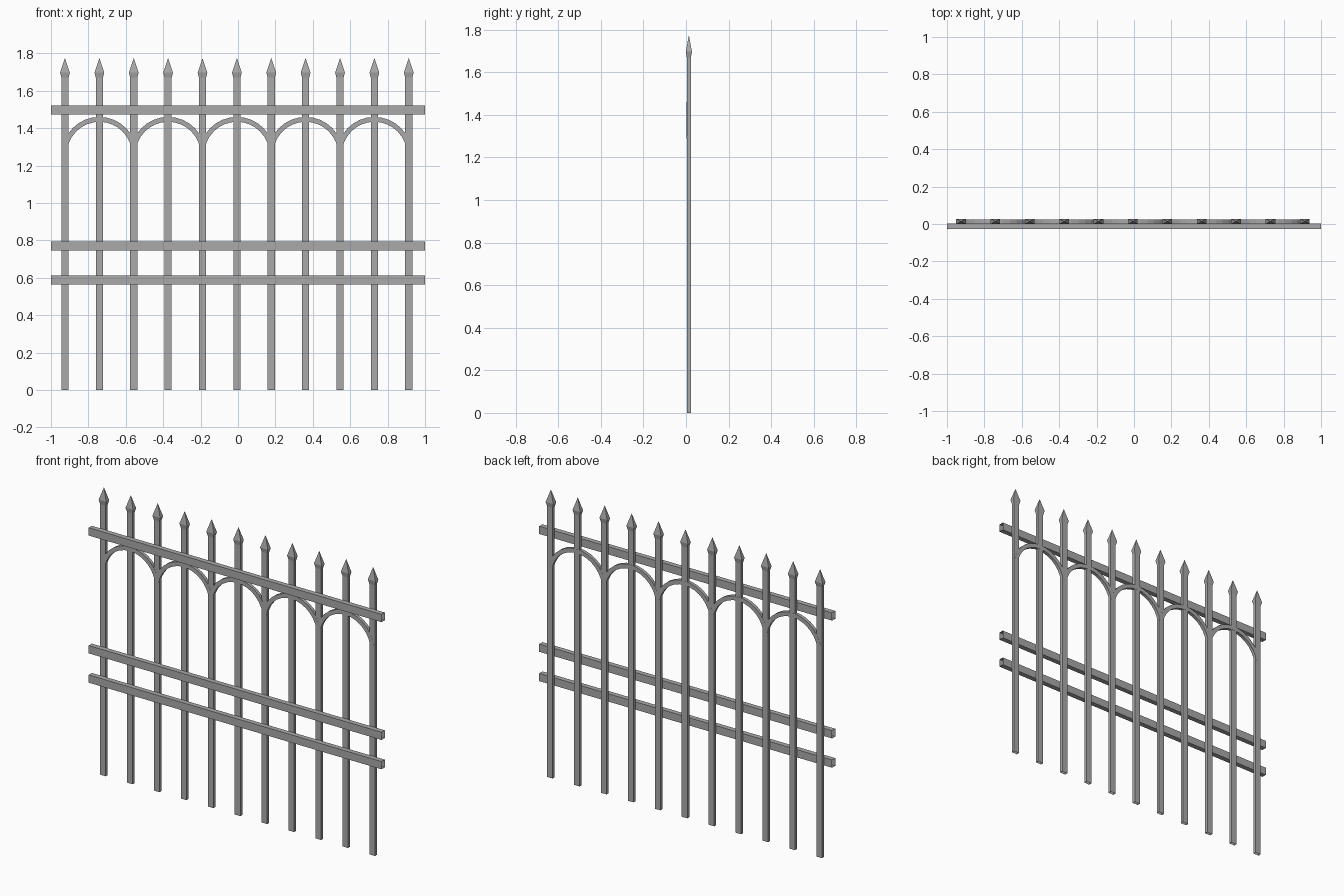
import bpy
import math

cube = bpy.data.objects.get("Cube")
if cube:
    bpy.data.objects.remove(cube, do_unlink=True)

# Single painted metal colour
metal = bpy.data.materials.new("grey_metal")
metal.use_nodes = True
grey = (0.4, 0.4, 0.4, 1.0)
metal.diffuse_color = grey
metal.node_tree.nodes["Principled BSDF"].inputs["Base Color"].default_value = grey

CORNERS = [(-1, -1), (1, -1), (1, 1), (-1, 1)]


def loft(name, rings, tip=None):
    """Skin four-sided rings into an open tube, optionally closed by a point."""
    verts = [v for ring in rings for v in ring]
    faces = []
    for r in range(len(rings) - 1):
        a, b = r * 4, r * 4 + 4
        for i in range(4):
            j = (i + 1) % 4
            faces.append((a + i, a + j, b + j, b + i))
    if tip:
        last = len(verts) - 4
        verts.append(tip)
        for i in range(4):
            faces.append((last + i, last + (i + 1) % 4, len(verts) - 1))
    mesh = bpy.data.meshes.new(name)
    mesh.from_pydata(verts, [], faces)
    mesh.materials.append(metal)
    obj = bpy.data.objects.new(name, mesh)
    bpy.context.collection.objects.link(obj)
    return obj


FIRST_X, SPACING, PICKETS = -0.925, 0.1838, 11
PICKET_Y = 0.0135

# Pickets with spear heads: (height, half width, half depth)
SECTIONS = [(0.0, 0.019, 0.0095), (1.67, 0.019, 0.0095), (1.697, 0.026, 0.0145)]
for n in range(PICKETS):
    x = FIRST_X + n * SPACING
    rings = [[(x + u * w, PICKET_Y + v * d, z) for u, v in CORNERS]
             for z, w, d in SECTIONS]
    loft(f"picket_{n + 1}", rings, tip=(x, PICKET_Y, 1.775))

# Horizontal rails in front of the pickets, open at both ends
RAIL_Y, RAIL_DEPTH, RAIL_HEIGHT = -0.0125, 0.0155, 0.024
for name, z in (("top_rail", 1.497), ("middle_rail", 0.77), ("lower_rail", 0.589)):
    rings = [[(x, RAIL_Y + u * RAIL_DEPTH, z + v * RAIL_HEIGHT) for u, v in CORNERS]
             for x in (-1.0, 1.0)]
    loft(name, rings)

# Arches, each spanning two picket gaps
RADIUS, HALF_BAND, ARCH_DEPTH, ARCH_Z = 0.187, 0.013, 0.01, 1.26
SEGMENTS, SWEEP = 14, math.radians(80)
for n in range(1, PICKETS, 2):
    cx = FIRST_X + n * SPACING
    rings = []
    for s in range(SEGMENTS + 1):
        a = SWEEP * (2 * s / SEGMENTS - 1)
        rings.append([(cx + (RADIUS + v * HALF_BAND) * math.sin(a),
                       PICKET_Y + u * ARCH_DEPTH,
                       ARCH_Z + (RADIUS + v * HALF_BAND) * math.cos(a))
                      for u, v in CORNERS])
    loft(f"arch_{n // 2 + 1}", rings)
